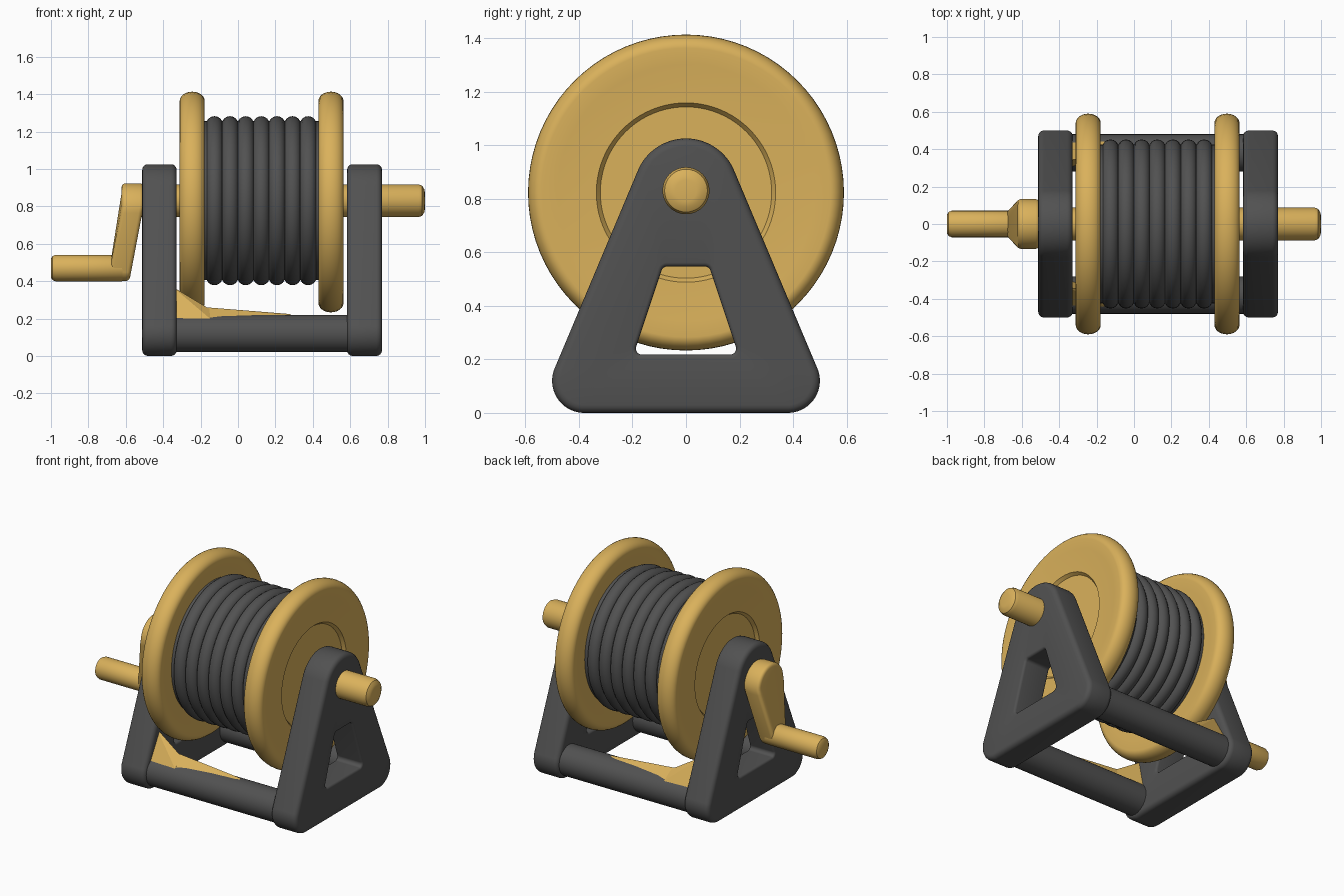
import bpy, bmesh, math
from mathutils import Vector

if "Cube" in bpy.data.objects:
    bpy.data.objects.remove(bpy.data.objects["Cube"])

AXIS_Z = 0.83          # height of the reel axle


def material(name, rgb):
    m = bpy.data.materials.new(name)
    m.diffuse_color = (*rgb, 1)
    m.use_nodes = True
    m.node_tree.nodes["Principled BSDF"].inputs["Base Color"].default_value = m.diffuse_color
    return m


GOLD = material("gold", (0.70, 0.44, 0.105))
DARK = material("dark grey", (0.083, 0.083, 0.083))


def finish(name, bm, mat, angle=35):
    bmesh.ops.remove_doubles(bm, verts=bm.verts, dist=1e-5)
    bmesh.ops.recalc_face_normals(bm, faces=bm.faces)
    me = bpy.data.meshes.new(name)
    bm.to_mesh(me)
    bm.free()
    me.materials.append(mat)
    me.shade_smooth()
    me.set_sharp_from_angle(angle=math.radians(angle))
    ob = bpy.data.objects.new(name, me)
    bpy.context.collection.objects.link(ob)
    return ob


def loft(name, rings, mat, closed=False, angle=35):
    """Skin a list of equal rings; closed joins last to first, else caps."""
    bm = bmesh.new()
    vs = [[bm.verts.new(p) for p in r] for r in rings]
    n = len(vs[0])
    for a in range(len(vs) if closed else len(vs) - 1):
        r, s = vs[a], vs[(a + 1) % len(vs)]
        for i in range(n):
            j = (i + 1) % n
            bm.faces.new((r[i], r[j], s[j], s[i]))
    if not closed:
        bm.faces.new(vs[0])
        bm.faces.new(vs[-1])
    return finish(name, bm, mat, angle)


def lathe(name, profile, mat, y=0, z=AXIS_Z, n=64, closed=False):
    """Revolve (x, radius) points about a line parallel to x."""
    rings = [[(x, y + r * math.cos(2 * math.pi * i / n), z + r * math.sin(2 * math.pi * i / n))
              for i in range(n)] for x, r in profile]
    return loft(name, rings, mat, closed)


def hull(circles, grow=0, n=96):
    """Outline around circles (y, z, r), sampled by normal direction."""
    pts = []
    for i in range(n):
        a = 2 * math.pi * (i + 0.5) / n
        c, s = math.cos(a), math.sin(a)
        y, z, r = max(circles, key=lambda k: k[0] * c + k[1] * s + k[2])
        pts.append((y + (r + grow) * c, z + (r + grow) * s))
    return pts


def rounded_levels(x0, x1, b, steps=4):
    """(x, inset) pairs of an edge rounded at both ends."""
    q = [(b - b * math.cos(t), b - b * math.sin(t))
         for t in (math.pi / 2 * i / steps for i in range(steps + 1))]
    return [(x0 + d, g) for d, g in q] + [(x1 - d, g) for d, g in reversed(q)]


# A-shaped side frames with a trapezoid opening
outer = [(-0.38, 0.12, 0.12), (0.38, 0.12, 0.12), (0, 0.83, 0.195)]
hole = [(-0.165, 0.24, 0.022), (0.165, 0.24, 0.022), (-0.07, 0.525, 0.022), (0.07, 0.525, 0.022)]
for name, x0, x1 in (("left_frame", -0.512, -0.328), ("right_frame", 0.583, 0.77)):
    lev = rounded_levels(x0, x1, 0.03)
    rings = [[(x, *p) for p in hull(outer, -g)] for x, g in lev]
    lev = rounded_levels(x0, x1, 0.015)
    rings += [[(x, *p) for p in hull(hole, g)] for x, g in reversed(lev)]
    loft(name, rings, DARK, closed=True)

# base bars joining the frames
for name, s in (("front_bar", -1), ("back_bar", 1)):
    lathe(name, [(-0.36, 0.1), (0.62, 0.1)], DARK, y=s * 0.38, z=0.12, n=32)

# reel flanges: rounded rim, shallow dished centre on the outer side
for name, cx, s in (("left_flange", -0.245, -1), ("right_flange", 0.497, 1)):
    w = 0.067
    rim = [(w * math.cos(t), 0.54 + 0.05 * math.sin(t))
           for t in (math.pi * i / 12 for i in range(13))]
    prof = [(0.035, 0.0), (0.035, 0.32), (0.055, 0.335), (0.06, 0.48)] + rim
    prof += [(-0.06, 0.48), (-0.055, 0.0)]
    lathe(name, [(cx + s * x, r) for x, r in prof], GOLD, z=0.823, n=80)

# seven turns of hose wound on a core
lathe("hose_core", [(-0.2, 0.425), (0.45, 0.425)], DARK)
for k in range(7):
    cx = -0.126 + k * 0.0835
    ring = [(cx + 0.045 * math.cos(2 * math.pi * i / 16), 0.407 + 0.045 * math.sin(2 * math.pi * i / 16))
            for i in range(16)]
    lathe("hose_turn_%d" % (k + 1), ring, DARK, closed=True)

# axle with softened end
lathe("axle", [(-0.56, 0.088), (0.965, 0.088), (0.985, 0.08), (0.997, 0.06), (1.0, 0.04)], GOLD, n=32)

# crank arm, leaning outward towards the bottom
arm = [(0, 0.79, 0.133), (0, 0.47, 0.07)]
rings = []
for x, g in rounded_levels(-0.622, -0.505, 0.02):
    rings.append([(x - 0.19 * max(0, 0.80 - z), y, z) for y, z in hull(arm, -g, 48)])
loft("crank_arm", rings, GOLD)

# crank handle
lathe("crank_handle", [(-1.0, 0.05), (-0.992, 0.064), (-0.975, 0.071), (-0.62, 0.071), (-0.6, 0.06)],
      GOLD, z=0.47, n=32)

# gold gussets and thin slivers on the bars beside the left frame
wedge = [(-0.35, 0.455, 0.17), (-0.35, 0.34, 0.37), (-0.35, 0.30, 0.18),
         (-0.15, 0.37, 0.25), (-0.15, 0.44, 0.20), (-0.15, 0.36, 0.2)]
sliver = [(-0.17, 0.36, 0.26), (-0.17, 0.44, 0.20), (-0.17, 0.35, 0.20),
          (0.28, 0.37, 0.224), (0.28, 0.39, 0.216)]
for side, s in (("front", -1), ("back", 1)):
    for part, pts in (("gusset", wedge), ("sliver", sliver)):
        bm = bmesh.new()
        for x, y, z in pts:
            bm.verts.new((x, s * y, z))
        bmesh.ops.convex_hull(bm, input=bm.verts)
        finish(side + "_" + part, bm, GOLD, 10)
